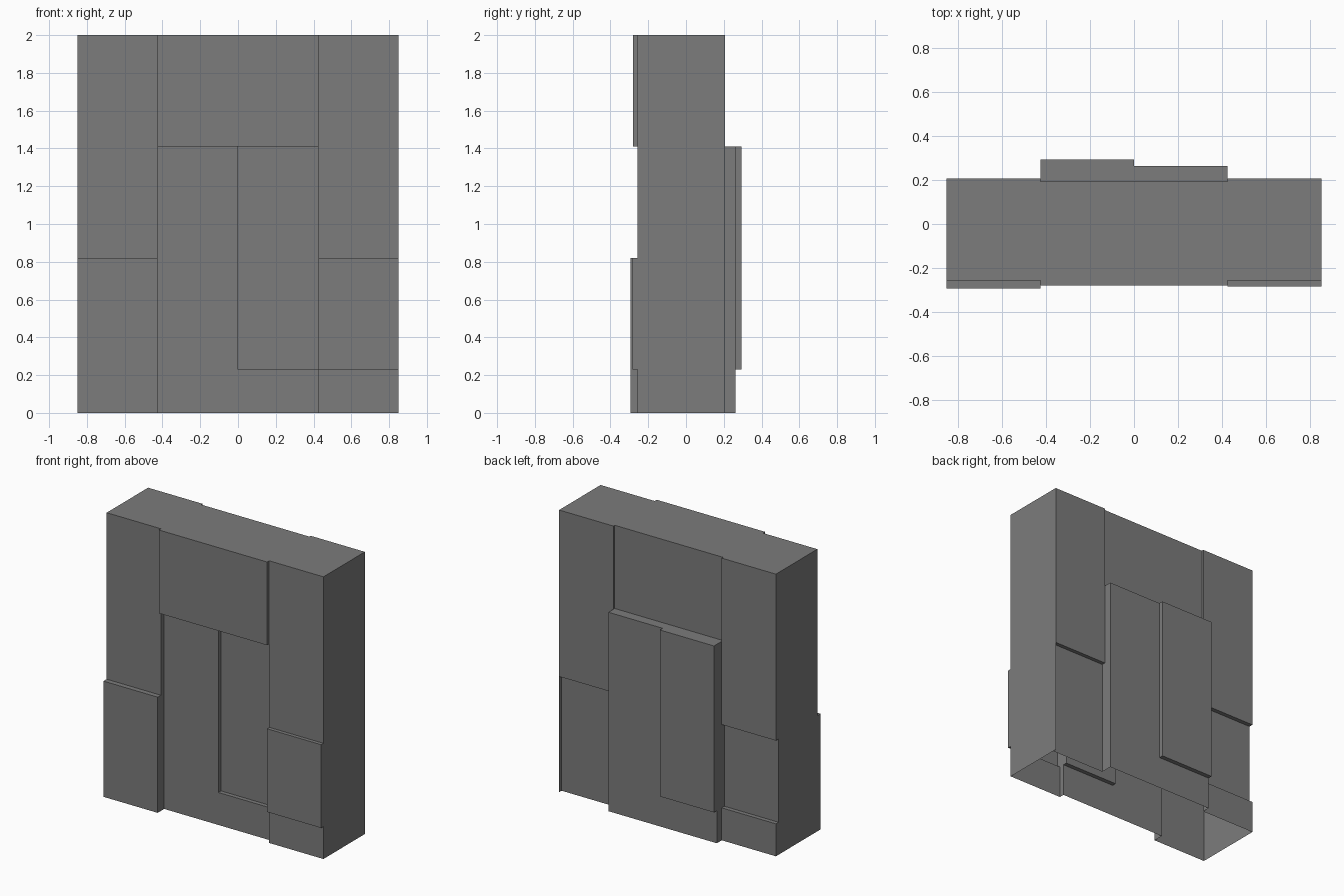
import bpy
import bmesh
from mathutils import Vector

if "Cube" in bpy.data.objects:
    bpy.data.objects.remove(bpy.data.objects["Cube"], do_unlink=True)

grey = bpy.data.materials.new("stone_grey")
grey.use_nodes = True
COLOUR = (0.2, 0.2, 0.2, 1)
grey.diffuse_color = COLOUR
grey.node_tree.nodes["Principled BSDF"].inputs["Base Color"].default_value = COLOUR

# Panel layout: column and row edges
XS = [-0.85, -0.425, 0.0, 0.425, 0.85]
ZS = [0.0, 0.23, 0.82, 1.41, 2.0]

# Depth (y) of each panel: one row per height band, from the ground up
FRONT = [
    [-0.293, -0.22, -0.22, -0.257],
    [-0.293, -0.22, -0.19, -0.283],
    [-0.257, -0.22, -0.19, -0.257],
    [-0.257, -0.28, -0.28, -0.257],
]
BACK = [
    [0.207, 0.262, 0.262, 0.18],
    [0.177, 0.293, 0.262, 0.18],
    [0.207, 0.293, 0.262, 0.207],
    [0.207, 0.192, 0.192, 0.207],
]


def quad(bm, points, normal):
    """Add a face turned towards the given normal."""
    face = bm.faces.new([bm.verts.new(p) for p in points])
    face.normal_update()
    if face.normal.dot(Vector(normal)) < 0:
        face.normal_flip()


def finish(bm, name):
    bmesh.ops.remove_doubles(bm, verts=bm.verts, dist=0.0001)
    mesh = bpy.data.meshes.new(name)
    bm.to_mesh(mesh)
    bm.free()
    mesh.materials.append(grey)
    obj = bpy.data.objects.new(name, mesh)
    bpy.context.collection.objects.link(obj)


def side_quad(bm, x, y0, y1, z0, z1, direction):
    quad(bm, [(x, y0, z0), (x, y1, z0), (x, y1, z1), (x, y0, z1)], (direction, 0, 0))


def level_quad(bm, z, y0, y1, x0, x1, direction):
    quad(bm, [(x0, y0, z), (x1, y0, z), (x1, y1, z), (x0, y1, z)], (0, 0, direction))


def stepped_skin(name, depth, out):
    """Flat panels at different depths, joined by step faces."""
    bm = bmesh.new()
    for r in range(4):
        z0, z1 = ZS[r], ZS[r + 1]
        for c in range(4):
            x0, x1, y = XS[c], XS[c + 1], depth[r][c]
            quad(bm, [(x0, y, z0), (x1, y, z0), (x1, y, z1), (x0, y, z1)], (0, out, 0))
            # Step to the next column
            if c < 3 and depth[r][c + 1] != y:
                n = depth[r][c + 1]
                side_quad(bm, x1, y, n, z0, z1, (y - n) * out)
            # Step to the row above
            if r < 3 and depth[r + 1][c] != y:
                n = depth[r + 1][c]
                level_quad(bm, z1, y, n, x0, x1, (y - n) * out)
    finish(bm, name)


stepped_skin("front_panels", FRONT, -1)
stepped_skin("back_panels", BACK, 1)

# Side walls follow the panel depths; the bottom stays open
for name, c, x, direction in (("right_wall", 0, XS[0], -1), ("left_wall", 3, XS[-1], 1)):
    bm = bmesh.new()
    for r in range(4):
        side_quad(bm, x, FRONT[r][c], BACK[r][c], ZS[r], ZS[r + 1], direction)
    finish(bm, name)

# Thin lip where the left wall runs past the recessed back panel
bm = bmesh.new()
side_quad(bm, XS[-1], BACK[0][3], BACK[3][3], ZS[0], ZS[2], 1)
finish(bm, "left_wall_lip")

# Top cover
bm = bmesh.new()
for c in range(4):
    level_quad(bm, ZS[-1], FRONT[3][c], BACK[3][c], XS[c], XS[c + 1], 1)
finish(bm, "top_cover")
